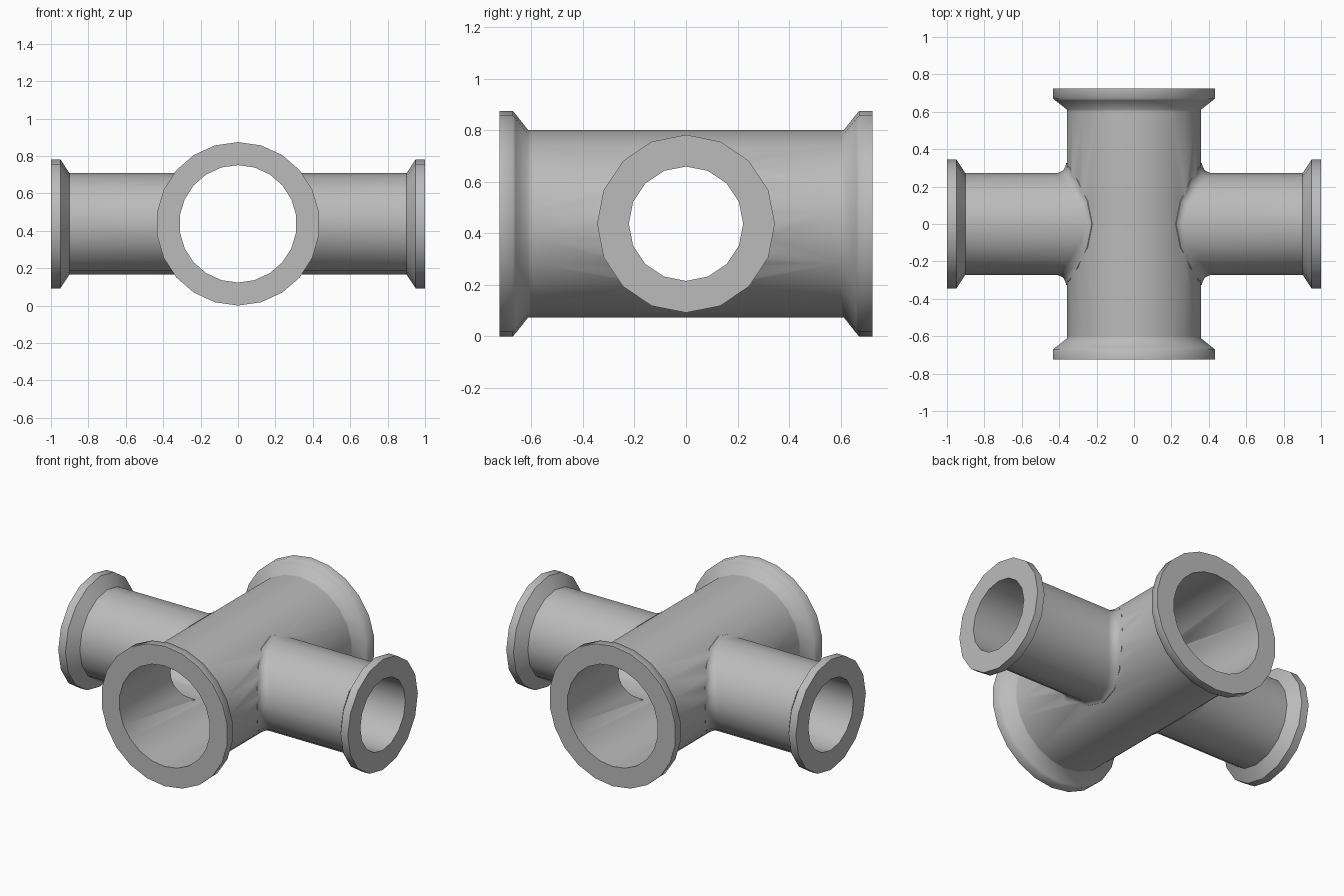
import bpy, bmesh
from math import sin, cos, sqrt, tau, radians
from mathutils import Vector

cube = bpy.data.objects.get("Cube")
if cube:
    bpy.data.objects.remove(cube)

AXIS_Z = 0.437
MAIN_R, MAIN_BORE, MAIN_SIDES = 0.363, 0.314, 22
SIDE_R, SIDE_BORE, SIDE_SIDES = 0.272, 0.222, 16
FILLET, FILLET_STEPS = 0.055, 5

metal = bpy.data.materials.new("grey metal")
metal.use_nodes = True
grey = (0.5, 0.5, 0.5, 1)
metal.diffuse_color = grey
metal.node_tree.nodes["Principled BSDF"].inputs["Base Color"].default_value = grey


def loft(name, rings):
    """Closed solid through a list of equal-length rings of points."""
    bm = bmesh.new()
    loops = [[bm.verts.new(p) for p in ring] for ring in rings]
    n = len(loops[0])
    for a, b in zip(loops, loops[1:]):
        for i in range(n):
            j = (i + 1) % n
            bm.faces.new((a[i], a[j], b[j], b[i]))
    bm.faces.new(loops[0])
    bm.faces.new(loops[-1])
    bmesh.ops.recalc_face_normals(bm, faces=bm.faces)
    mesh = bpy.data.meshes.new(name)
    bm.to_mesh(mesh)
    bm.free()
    mesh.materials.append(metal)
    obj = bpy.data.objects.new(name, mesh)
    obj.location.z = AXIS_Z
    bpy.context.collection.objects.link(obj)
    return obj


def main_ring(y, r):
    angles = [tau * i / MAIN_SIDES for i in range(MAIN_SIDES)]
    return [Vector((r * sin(a), y, r * cos(a))) for a in angles]


def side_ring(x, r):
    angles = [tau * i / SIDE_SIDES for i in range(SIDE_SIDES)]
    return [Vector((x, r * sin(a), r * cos(a))) for a in angles]


def fillet_rings():
    """Rolling-ball blend from the main pipe out to a branch pipe."""
    rings = [[] for _ in range(FILLET_STEPS + 1)]
    for i in range(SIDE_SIDES):
        a = tau * i / SIDE_SIDES
        ball = Vector((0, sin(a), cos(a))) * (SIDE_R + FILLET)
        ball.x = sqrt((MAIN_R + FILLET) ** 2 - ball.z ** 2)
        to_main = Vector((-ball.x, 0, -ball.z)).normalized()
        to_side = Vector((0, -sin(a), -cos(a)))
        for k, ring in enumerate(rings):
            ring.append(ball + to_main.slerp(to_side, k / FILLET_STEPS) * FILLET)
    root = [Vector((p.x * 0.85, p.y, p.z * 0.95)) for p in rings[0]]
    return [root] + rings


# Main pipe with a flange at each end
half = [(0.60, MAIN_R), (0.612, MAIN_R), (0.66, 0.424), (0.672, 0.437), (0.724, 0.437)]
profile = [(-y, r) for y, r in reversed(half)] + half
body = loft("pipe_cross", [main_ring(y, r) for y, r in profile])

# Branch pipes with blended roots and flanges
side = [(0.89, SIDE_R), (0.902, SIDE_R), (0.942, 0.333), (0.95, 0.345), (1.0, 0.345)]
branch = fillet_rings() + [side_ring(x, r) for x, r in side]
mirrored = [[Vector((-p.x, p.y, p.z)) for p in ring] for ring in branch]
left_branch = loft("left_branch", branch)
right_branch = loft("right_branch", mirrored)

# Bores
main_bore = loft("main_bore", [main_ring(y, MAIN_BORE) for y in (-0.9, 0.9)])
side_bore = loft("side_bore", [side_ring(x, SIDE_BORE) for x in (-1.2, 1.2)])

# Join the pipes, cut the bores and drop the helpers
tools = [(left_branch, "UNION"), (right_branch, "UNION"),
         (main_bore, "DIFFERENCE"), (side_bore, "DIFFERENCE")]
for tool, operation in tools:
    mod = body.modifiers.new(tool.name, "BOOLEAN")
    mod.operation = operation
    mod.solver = "EXACT"
    mod.object = tool
    tool.hide_render = True
bpy.context.view_layer.update()
graph = bpy.context.evaluated_depsgraph_get()
finished = bpy.data.meshes.new_from_object(body.evaluated_get(graph))
body.modifiers.clear()
body.data = finished
for tool, _ in tools:
    bpy.data.objects.remove(tool)

# Smooth walls with crisp rims
bpy.ops.object.select_all(action="DESELECT")
body.select_set(True)
bpy.context.view_layer.objects.active = body
bpy.ops.object.shade_smooth_by_angle(angle=radians(54))
